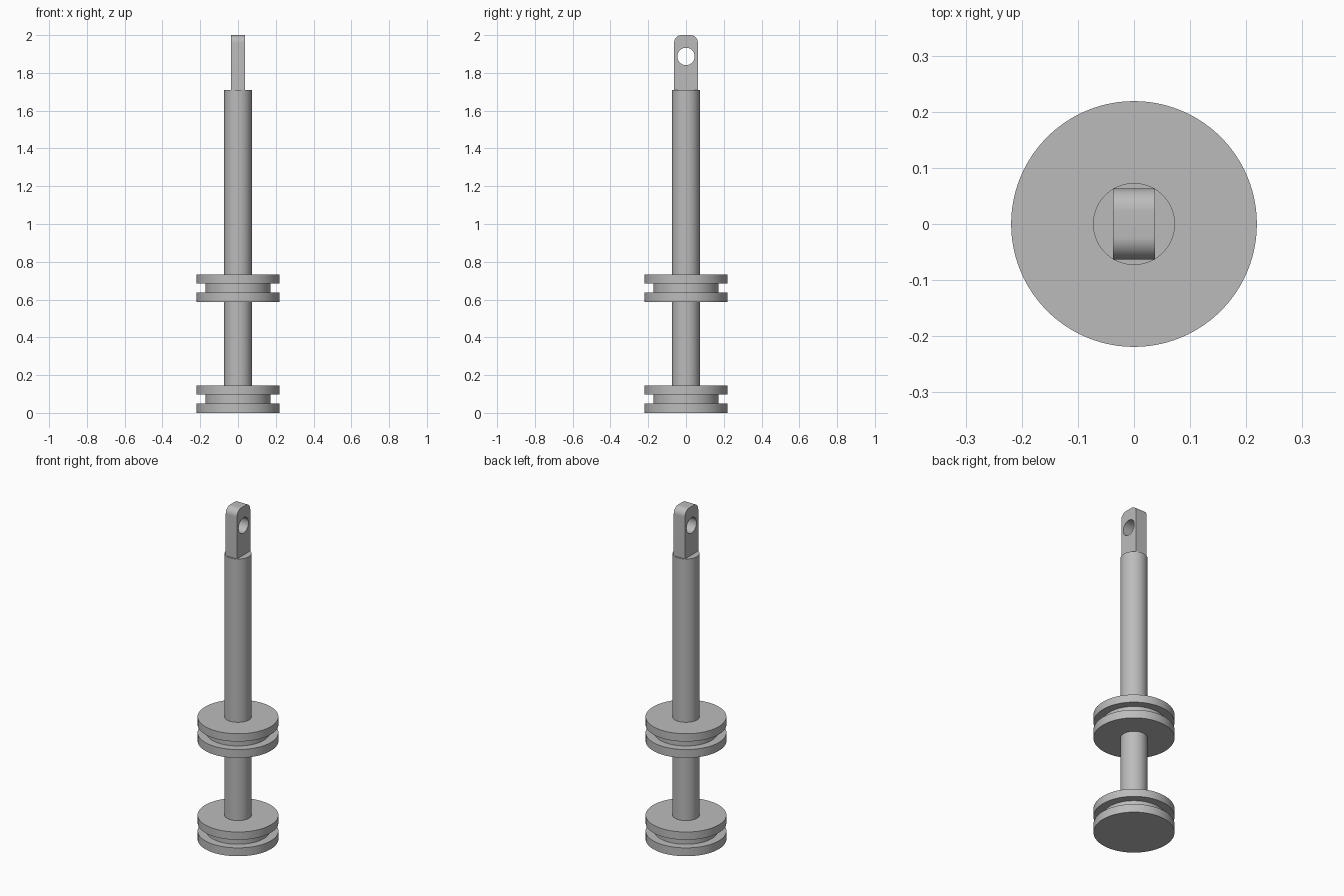
import bpy, bmesh
from math import radians, sin, cos, pi

if "Cube" in bpy.data.objects:
    bpy.data.objects.remove(bpy.data.objects["Cube"], do_unlink=True)

SIDES = 96
ROD_R, DISC_R, GROOVE_R = 0.073, 0.219, 0.172
TAB_X, TAB_Y, CORNER = 0.037, 0.063, 0.04
ROD_TOP, TOP = 1.71, 2.0

steel = bpy.data.materials.new("grey steel")
steel.use_nodes = True
GREY = (0.5, 0.5, 0.5, 1)
steel.diffuse_color = GREY
steel.node_tree.nodes["Principled BSDF"].inputs["Base Color"].default_value = GREY


def finish(name, bm):
    bmesh.ops.recalc_face_normals(bm, faces=bm.faces)
    mesh = bpy.data.meshes.new(name)
    bm.to_mesh(mesh)
    bm.free()
    mesh.materials.append(steel)
    obj = bpy.data.objects.new(name, mesh)
    bpy.context.collection.objects.link(obj)
    return obj


def smooth(obj):
    bpy.ops.object.select_all(action='DESELECT')
    obj.select_set(True)
    bpy.context.view_layer.objects.active = obj
    bpy.ops.object.shade_smooth_by_angle(angle=radians(30))


def lathe(name, profile):
    """Turn (radius, height) points about z and cap both ends."""
    bm = bmesh.new()
    rings = [[bm.verts.new((r * cos(2 * pi * i / SIDES), r * sin(2 * pi * i / SIDES), z))
              for i in range(SIDES)] for r, z in profile]
    for low, high in zip(rings, rings[1:]):
        for i in range(SIDES):
            j = (i + 1) % SIDES
            bm.faces.new((low[i], low[j], high[j], high[i]))
    bm.faces.new(rings[0])
    bm.faces.new(rings[-1])
    return finish(name, bm)


# Rod with two grooved piston discs, turned as one body
profile = []
for base in (0.0, 0.588):
    if base:
        profile.append((ROD_R, base))
    profile += [(DISC_R, base), (DISC_R, base + 0.05),
                (GROOVE_R, base + 0.05), (GROOVE_R, base + 0.098),
                (DISC_R, base + 0.098), (DISC_R, base + 0.145),
                (ROD_R, base + 0.145)]
profile.append((ROD_R, ROD_TOP))
smooth(lathe("piston_rod", profile))

# Flat end tab with rounded upper corners
outline = [(-TAB_Y, ROD_TOP), (TAB_Y, ROD_TOP)]
for side, start in ((1, 0), (-1, pi / 2)):
    for i in range(13):
        a = start + i * pi / 24
        outline.append((side * (TAB_Y - CORNER) + CORNER * cos(a),
                        TOP - CORNER + CORNER * sin(a)))
bm = bmesh.new()
face = bm.faces.new([bm.verts.new((-TAB_X, y, z)) for y, z in outline])
ext = bmesh.ops.extrude_face_region(bm, geom=[face])
bmesh.ops.translate(bm, vec=(2 * TAB_X, 0, 0),
                    verts=[v for v in ext["geom"] if isinstance(v, bmesh.types.BMVert)])
tab = finish("end_tab", bm)

# Cross hole through the tab
bpy.ops.mesh.primitive_cylinder_add(vertices=48, radius=0.046, depth=0.3,
                                    location=(0, 0, 1.887), rotation=(0, pi / 2, 0))
cutter = bpy.context.object
cutter.name = "hole_cutter"
cutter.hide_render = True
cutter.data.materials.append(steel)
cut = tab.modifiers.new("pin_hole", 'BOOLEAN')
cut.operation = 'DIFFERENCE'
cut.solver = 'EXACT'
cut.object = cutter
bpy.ops.object.select_all(action='DESELECT')
tab.select_set(True)
bpy.context.view_layer.objects.active = tab
bpy.ops.object.modifier_apply(modifier=cut.name)
bpy.data.objects.remove(cutter, do_unlink=True)
smooth(tab)
